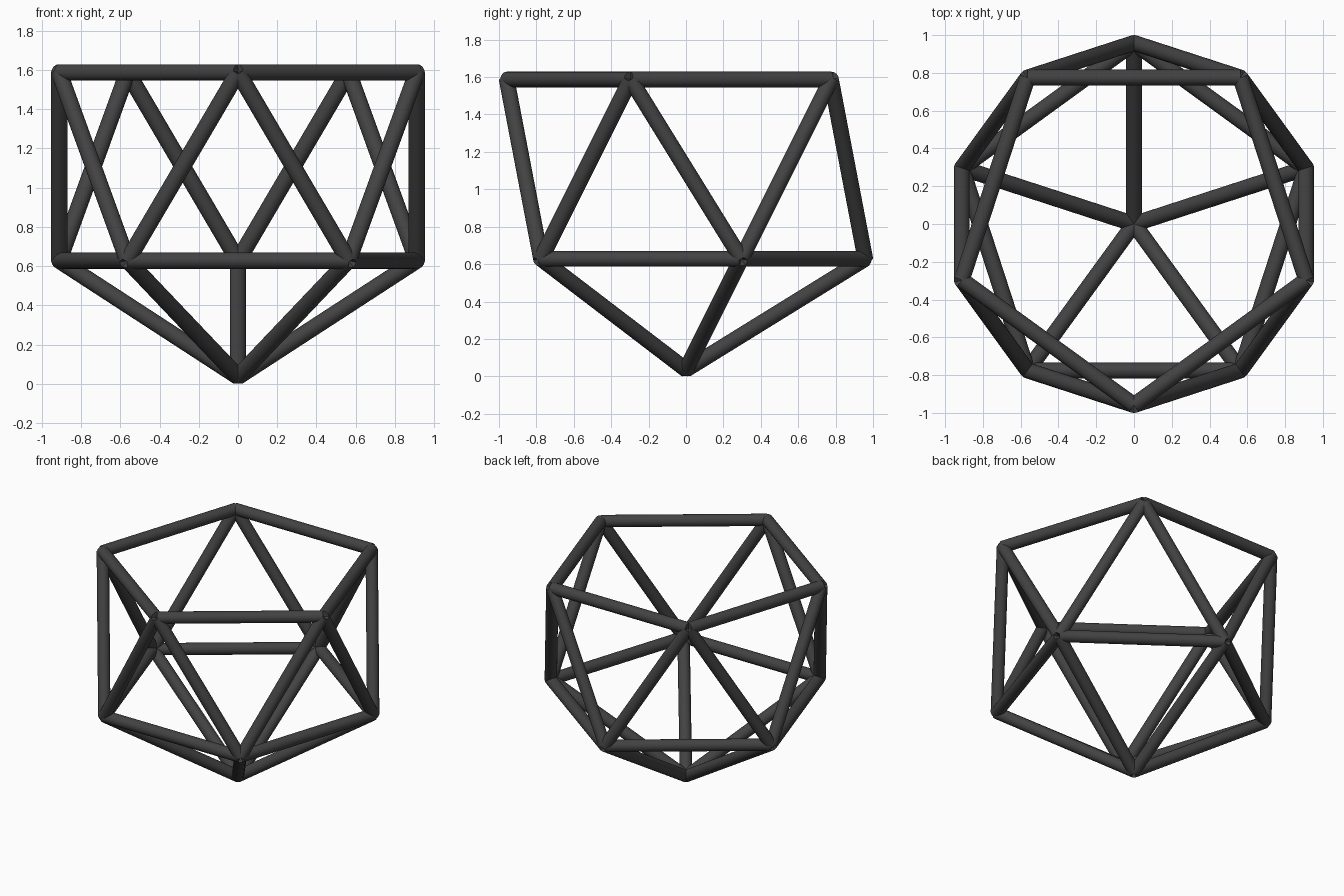
import bpy
from math import sin, cos, pi
from mathutils import Vector

if "Cube" in bpy.data.objects:
    bpy.data.objects.remove(bpy.data.objects["Cube"])

STRUT_R = 0.042      # strut radius
RING_R = 0.9585      # radius of both five-point rings
APEX_Z = 0.036       # height of the bottom joint
LOW_Z = APEX_Z + RING_R * 0.618
TOP_Z = LOW_Z + RING_R

dark = bpy.data.materials.new("dark_grey")
dark.diffuse_color = (0.055, 0.055, 0.055, 1)
dark.use_nodes = True
dark.node_tree.nodes["Principled BSDF"].inputs["Base Color"].default_value = dark.diffuse_color


def ring(z, start):
    return [Vector((RING_R * cos(start + i * 2 * pi / 5),
                    RING_R * sin(start + i * 2 * pi / 5), z)) for i in range(5)]


def strut(name, a, b):
    d = b - a
    bpy.ops.mesh.primitive_cylinder_add(
        vertices=24, radius=STRUT_R, depth=d.length, location=(a + b) / 2,
        rotation=d.to_track_quat('Z', 'Y').to_euler())
    ob = bpy.context.object
    ob.name = name
    ob.data.materials.append(dark)
    bpy.ops.object.shade_smooth_by_angle()


apex = Vector((0, 0, APEX_Z))
low = ring(LOW_Z, pi / 2)               # lower ring points to the back
top = ring(TOP_Z, pi / 2 + pi / 5)      # upper ring is turned half a step

# Open icosahedron frame: bottom spokes, two rings and the zigzag between them
for i in range(5):
    j = (i + 1) % 5
    strut("bottom_spoke", apex, low[i])
    strut("lower_ring_strut", low[i], low[j])
    strut("upper_ring_strut", top[i], top[j])
    strut("zigzag_strut", low[i], top[i])
    strut("zigzag_strut", low[j], top[i])
